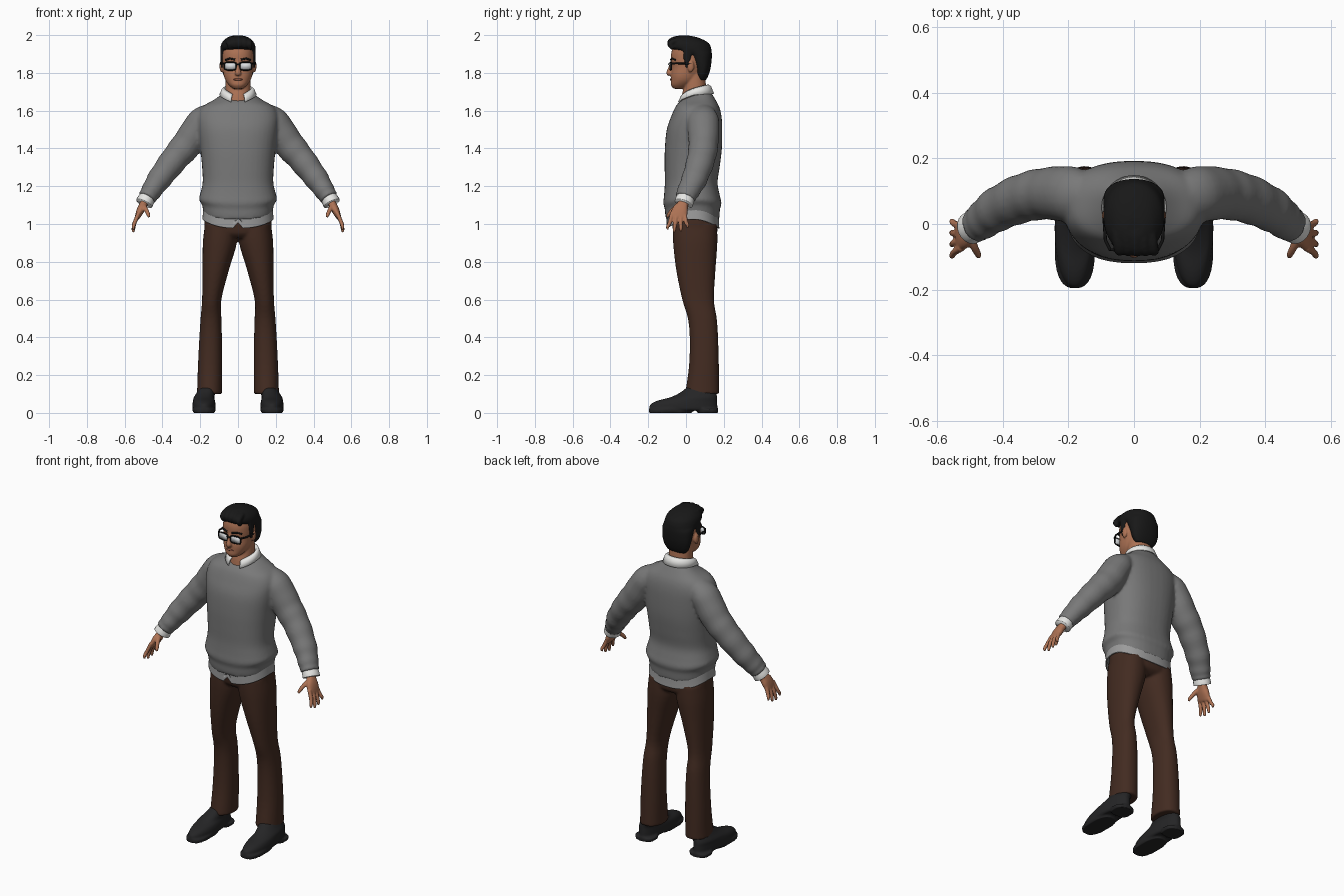
import bpy, bmesh, math
from mathutils import Vector, Matrix

if "Cube" in bpy.data.objects:
    bpy.data.objects.remove(bpy.data.objects["Cube"])


def material(name, r, g, b):
    m = bpy.data.materials.new(name)
    m.use_nodes = True
    m.diffuse_color = (r, g, b, 1)
    m.node_tree.nodes["Principled BSDF"].inputs["Base Color"].default_value = (r, g, b, 1)
    return m


SKIN = material("skin", .42, .17, .09)
LIPS = material("lips", .26, .09, .055)
WOOL = material("grey wool", .19, .19, .19)
WHITE = material("white cotton", .8, .8, .78)
TAIL = material("pale grey cotton", .33, .33, .33)
BROWN = material("brown cloth", .055, .024, .015)
LEATHER = material("black leather", .018, .018, .019)
HAIR = material("black hair", .009, .009, .009)
FRAME = material("black plastic", .006, .006, .006)
LENS = material("pale lens", .72, .74, .76)


def spline(rows, k=4):
    """Smooth interpolation through rows of numbers."""
    out = []
    for i in range(len(rows) - 1):
        a, b, c, d = (rows[max(0, min(len(rows) - 1, i + j))] for j in (-1, 0, 1, 2))
        for s in range(k):
            t = s / k
            out.append([q + .5 * t * (r - p + t * (2*p - 5*q + 4*r - w + t * (3*(q - r) + w - p)))
                        for p, q, r, w in zip(a, b, c, d)])
    return out + [list(rows[-1])]


def outline(n, p):
    for i in range(n):
        a = math.tau * i / n
        c, s = math.cos(a), math.sin(a)
        yield (math.copysign(abs(c) ** (2 / p), c), math.copysign(abs(s) ** (2 / p), s))


def bridge(bm, rings, caps=True):
    vs = [[bm.verts.new(v) for v in r] for r in rings]
    n = len(vs[0])
    for a, b in zip(vs, vs[1:]):
        for i in range(n):
            bm.faces.new((a[i], a[(i + 1) % n], b[(i + 1) % n], b[i]))
    if caps:
        bm.faces.new(vs[0][::-1])
        bm.faces.new(vs[-1])


def loft(bm, rows, p=2.2, n=40, caps=True):
    """Level rings; row = z, centre x, half width, front y, back y, dip, tilt."""
    rows = spline([tuple(r) + (0,) * (7 - len(r)) for r in rows])
    bridge(bm, [[Vector((cx + rx * c, (f + b) / 2 + (b - f) / 2 * s, z - dip * s * s + tilt * s))
                 for c, s in outline(n, p)] for z, cx, rx, f, b, dip, tilt in rows], caps)


def tube(bm, rows, side=1, p=2, n=20, wave=0):
    """Rings square to a path; row = x, y, z, radius along y, radius across."""
    rows = spline(rows, 6)
    pts = [Vector((r[0] * side, r[1], r[2])) for r in rows]
    rings = []
    for i, r in enumerate(rows):
        t = (pts[min(i + 1, len(pts) - 1)] - pts[max(i - 1, 0)]).normalized()
        u = Vector((0, 1, 0))
        u = (u - t * u.dot(t)).normalized()
        v = t.cross(u)
        f = 1 + wave * math.sin(i * 1.35) * i / len(rows)
        rings.append([pts[i] + u * r[3] * f * c + v * r[4] * f * s for c, s in outline(n, p)])
    bridge(bm, rings)


def ball(bm, loc, radii):
    bmesh.ops.create_uvsphere(bm, u_segments=20, v_segments=12, radius=1,
                              matrix=Matrix.LocRotScale(Vector(loc), None, Vector(radii)))


def finish(name, bm, mat, voxel=0, smooth=0, thick=0):
    bmesh.ops.recalc_face_normals(bm, faces=bm.faces)
    for f in bm.faces:
        f.smooth = True
    me = bpy.data.meshes.new(name)
    bm.to_mesh(me)
    bm.free()
    me.materials.append(mat)
    ob = bpy.data.objects.new(name, me)
    bpy.context.collection.objects.link(ob)
    if thick:
        m = ob.modifiers.new("thickness", 'SOLIDIFY')
        m.thickness = thick
        m.offset = 0
    if voxel:
        m = ob.modifiers.new("fuse", 'REMESH')
        m.mode, m.voxel_size, m.use_smooth_shade = 'VOXEL', voxel, True
    if smooth:
        m = ob.modifiers.new("soften", 'SMOOTH')
        m.factor, m.iterations = .5, smooth
    return ob


def wire(name, pts, mat, depth, cyclic=False):
    cu = bpy.data.curves.new(name, 'CURVE')
    cu.dimensions, cu.bevel_depth, cu.bevel_resolution = '3D', depth, 2
    sp = cu.splines.new('POLY')
    sp.points.add(len(pts) - 1)
    for q, v in zip(sp.points, pts):
        q.co = (*v, 1)
    sp.use_cyclic_u = cyclic
    cu.materials.append(mat)
    bpy.context.collection.objects.link(bpy.data.objects.new(name, cu))


SIDES = (("left", 1), ("right", -1))

# Sweater: torso and sleeves fused
bm = bmesh.new()
loft(bm, [(1.05, 0, .182, -.105, .176, .03), (1.08, 0, .186, -.11, .178, .03),
          (1.105, 0, .192, -.112, .18, .025), (1.13, 0, .207, -.12, .188, .02),
          (1.165, 0, .199, -.116, .178, .01), (1.22, 0, .187, -.112, .167),
          (1.3, 0, .19, -.113, .178), (1.4, 0, .2, -.112, .19), (1.5, 0, .212, -.102, .192),
          (1.57, 0, .215, -.078, .188), (1.62, 0, .19, -.056, .176),
          (1.655, 0, .13, -.036, .152, 0, .01), (1.685, 0, .08, -.014, .125, 0, .025)], 2.4)
for _, s in SIDES:
    tube(bm, [(.13, .085, 1.6, .06, .045), (.19, .09, 1.545, .085, .076), (.26, .093, 1.435, .08, .081),
              (.335, .08, 1.345, .075, .073), (.415, .045, 1.24, .068, .064),
              (.465, .008, 1.165, .058, .052), (.484, -.005, 1.135, .053, .048)], s, wave=.045)
finish("sweater", bm, WOOL, .009, 4)

# Shirt tail below the hem, split at the front
bm = bmesh.new()
loft(bm, [(1.025, 0, .186, -.1, .174, .048), (1.05, 0, .184, -.1, .172, .035), (1.1, 0, .18, -.1, .17)],
     2.4, 64, False)
for v in bm.verts:
    if abs(v.co.x) < .015 and v.co.y < 0 and v.co.z < 1.01:
        v.co.z += .03
finish("shirt_tail", bm, TAIL, thick=.005)

# Trousers: hips and two legs fused
bm = bmesh.new()
loft(bm, [(.925, 0, .13, -.04, .13), (.95, 0, .172, -.065, .163), (1, 0, .178, -.073, .166),
          (1.07, 0, .172, -.08, .16)], 2.4)
for _, s in SIDES:
    loft(bm, [(z, s * x, r, f, b) for z, x, r, f, b in (
        (.1, .151, .067, -.004, .176), (.13, .15, .066, 0, .176), (.25, .148, .064, .016, .174),
        (.39, .145, .06, .02, .17), (.5, .143, .055, .01, .163), (.6, .139, .051, -.02, .148),
        (.757, .118, .07, -.052, .156), (.9, .096, .09, -.068, .166), (1, .09, .085, -.07, .164))])
finish("trousers", bm, BROWN, .008, 3)

# Shoes with forefoot sole and heel
for label, s in SIDES:
    x = s * .18
    bm = bmesh.new()
    loft(bm, [(.012, x, .054, -.18, .16), (.022, x, .061, -.193, .166), (.045, x, .061, -.188, .166),
              (.065, x, .058, -.15, .165), (.082, x, .054, -.085, .164),
              (.105, x - s * .01, .05, -.035, .162), (.135, x - s * .02, .045, .005, .155)], 2.1)
    for front, back in ((-.196, .035), (.06, .17)):
        loft(bm, [(0, x, .058, front, back), (.022, x, .062, front, back)], 2.5)
    finish(label + "_shoe", bm, LEATHER, .006, 2)

# Hands and shirt cuffs
for label, s in SIDES:
    bm = bmesh.new()
    tube(bm, [(.478, 0, 1.15, .03, .024), (.497, -.014, 1.11, .028, .021), (.515, -.03, 1.075, .042, .021),
              (.53, -.04, 1.042, .043, .015), (.534, -.043, 1.03, .038, .01)], s, 2.3)
    for i, tip in enumerate((.97, .955, .96, .98)):
        y, ty = -.073 + .022 * i, -.097 + .035 * i
        tube(bm, [(.525, y, 1.06, .011, .011), (.546, (y + ty) / 2, 1.01, .0105, .0105),
                  (.554, ty, tip + .015, .009, .009), (.553, ty, tip, .005, .005)], s)
    tube(bm, [(.502, -.03, 1.1, .016, .014), (.487, -.068, 1.076, .012, .012),
              (.475, -.092, 1.05, .01, .01), (.472, -.1, 1.036, .006, .006)], s)
    finish(label + "_hand", bm, SKIN, .0045, 2)
    bm = bmesh.new()
    tube(bm, [(.472, .004, 1.155, .046, .04), (.49, -.008, 1.122, .05, .046),
              (.497, -.013, 1.108, .05, .046)], s)
    finish(label + "_cuff", bm, WHITE)

# Head: skull, neck, nose and ears fused
bm = bmesh.new()
loft(bm, [(1.716, 0, .026, -.066, -.01), (1.735, 0, .048, -.08, .03), (1.76, 0, .066, -.08, .06),
          (1.79, 0, .076, -.08, .08), (1.83, 0, .081, -.075, .105), (1.87, 0, .084, -.079, .115),
          (1.91, 0, .083, -.077, .115), (1.95, 0, .072, -.06, .1), (1.975, 0, .045, -.03, .07)])
loft(bm, [(1.62, 0, .07, -.03, .115), (1.68, 0, .066, -.022, .112), (1.73, 0, .066, -.012, .106),
          (1.8, 0, .066, -.01, .1)])
tube(bm, [(0, -.072, 1.86, .01, .008), (0, -.082, 1.825, .013, .01), (0, -.088, 1.8, .016, .017),
          (0, -.082, 1.79, .01, .012)])
for _, s in SIDES:
    ball(bm, (s * .087, .025, 1.835), (.011, .018, .032))
finish("head", bm, SKIN, .005, 2)

bm = bmesh.new()
ball(bm, (0, -.079, 1.765), (.024, .006, .006))
finish("mouth", bm, LIPS)

# Hair: cap, sideburns and swept quiff
bm = bmesh.new()
loft(bm, [(1.762, 0, .058, .065, .106), (1.79, 0, .078, .052, .12), (1.83, 0, .088, .042, .131),
          (1.87, 0, .092, .022, .136), (1.9, 0, .093, 0, .137), (1.918, 0, .093, -.055, .135),
          (1.935, 0, .093, -.085, .132), (1.96, 0, .085, -.088, .118), (1.985, 0, .06, -.066, .07),
          (1.997, 0, .03, -.04, .02)])
for _, s in SIDES:
    tube(bm, [(.083, .01, 1.93, .03, .009), (.085, .006, 1.87, .018, .008), (.084, .008, 1.825, .01, .006)], s)
for i in range(5):
    x = -.052 + .026 * i
    top = 1.978 - 4 * x * x
    tube(bm, [(x + .012, -.084 + 6 * x * x, top - .04, .011, .012), (x + .008, -.082, top - .012, .015, .016),
              (x, -.035, top + .003, .016, .017), (x - .01, .03, top - .008, .01, .012)])
finish("hair", bm, HAIR, .006, 2)

# Glasses and eyebrows
for label, s in SIDES:
    rim = [Vector((s * .041 + .032 * c, -.084 + .006 * abs(c * s + 1) / 2, 1.836 + .021 * d))
           for c, d in outline(32, 3.5)]
    wire(label + "_glasses_rim", rim, FRAME, .004, True)
    bm = bmesh.new()
    bm.faces.new([bm.verts.new(v) for v in rim])
    finish(label + "_lens", bm, LENS, thick=.003)
    wire(label + "_glasses_arm", [(s * .072, -.08, 1.85), (s * .087, -.05, 1.851), (s * .092, .03, 1.848)],
         FRAME, .005)
    wire(label + "_eyebrow", [(s * .015, -.08, 1.87), (s * .045, -.073, 1.876), (s * .066, -.056, 1.868)],
         HAIR, .005)
wire("glasses_bridge", [(-.012, -.086, 1.844), (0, -.091, 1.846), (.012, -.086, 1.844)], FRAME, .004)

# Folded collar, open at the front with two points
bm = bmesh.new()
rows = []
for i in range(41):
    t = i / 20 - 1
    a, e = t * 2.75, abs(t)
    tip = max(0, e - .6) * .06
    ring = ((.07, .066, 1.695 - .045 * e * e), (.074, .07, 1.736 - .05 * e * e),
            (.084, .08, 1.728 - .05 * e * e), (.096, .096, 1.69 - .02 * e * e - tip))
    rows.append([bm.verts.new((rx * math.sin(a), .05 + ry * math.cos(a), z)) for rx, ry, z in ring])
for a, b in zip(rows, rows[1:]):
    for j in range(3):
        bm.faces.new((a[j], a[j + 1], b[j + 1], b[j]))
finish("collar", bm, WHITE, thick=.006)
